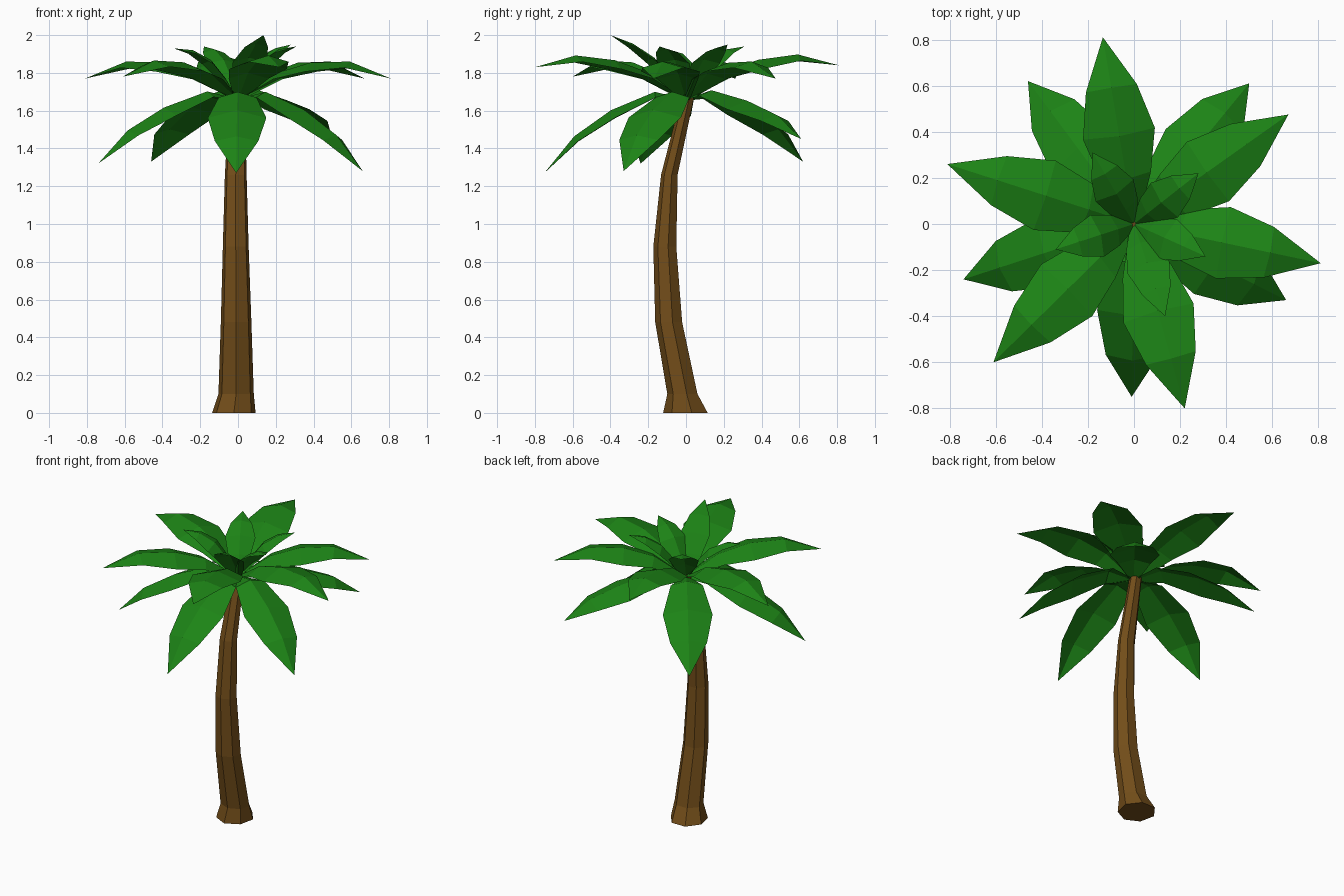
import bpy, math
from mathutils import Vector

if "Cube" in bpy.data.objects:
    bpy.data.objects.remove(bpy.data.objects["Cube"])


def material(name, color):
    m = bpy.data.materials.new(name)
    m.diffuse_color = color
    m.use_nodes = True
    m.node_tree.nodes["Principled BSDF"].inputs["Base Color"].default_value = m.diffuse_color
    return m


GREEN = material("leaf_green", (0.012, 0.23, 0.008, 1))
BROWN = material("bark_brown", (0.17, 0.075, 0.01, 1))


def add_mesh(name, verts, faces, mat):
    me = bpy.data.meshes.new(name)
    me.from_pydata(verts, [], faces)
    me.materials.append(mat)
    me.update()
    ob = bpy.data.objects.new(name, me)
    bpy.context.collection.objects.link(ob)
    return ob


# Curved, tapering trunk with flared foot: z, x, y, radius x, radius y
SIDES = 7
RINGS = [(0, -0.022, 0.003, 0.118, 0.124), (0.1, -0.01, -0.015, 0.096, 0.084),
         (0.48, -0.01, -0.088, 0.083, 0.075), (0.88, -0.012, -0.109, 0.07, 0.064),
         (1.26, -0.012, -0.086, 0.059, 0.046), (1.67, -0.005, 0.01, 0.042, 0.036)]
verts, faces = [], []
for z, x, y, rx, ry in RINGS:
    for i in range(SIDES):
        a = 2 * math.pi * (i + 0.25) / SIDES
        verts.append((x + rx * math.cos(a), y + ry * math.sin(a), z))
for k in range(len(RINGS) - 1):
    for i in range(SIDES):
        j = (i + 1) % SIDES
        a, b = k * SIDES, (k + 1) * SIDES
        faces.append((a + i, a + j, b + j, b + i))
faces.append(tuple(reversed(range(SIDES))))
faces.append(tuple(range(len(verts) - SIDES, len(verts))))
add_mesh("trunk", verts, faces, BROWN)


# Frond: folded leaf along an arched spine; profile rows are (t, z, half width)
def frond(name, tip, profile):
    tip = Vector(tip)
    reach = math.hypot(tip.x, tip.y)
    d = Vector((tip.x, tip.y, 0)) / reach
    side = Vector((-d.y, d.x, 0))
    up = Vector((0, 0, 1))
    dz = tip.z - profile[-1][1]
    spine = [d * reach * t + up * (z + dz * t * t) for t, z, w in profile]
    verts, faces = [], []
    for i in range(len(spine) - 1):
        tan = (spine[i + 1] - spine[max(i - 1, 0)]).normalized()
        normal = side.cross(tan) * -1
        if normal.z < 0:
            normal = -normal
        w = profile[i][2]
        drop = normal * w * 0.3
        verts += [spine[i] + side * w - drop, spine[i], spine[i] - side * w - drop]
    for i in range(len(spine) - 2):
        a, b = 3 * i, 3 * i + 3
        faces += [(a, a + 1, b + 1, b), (a + 1, a + 2, b + 2, b + 1)]
    verts.append(spine[-1])
    n = len(verts) - 1
    faces += [(n - 3, n - 2, n), (n - 2, n - 1, n)]
    faces = [tuple(reversed(f)) for f in faces]
    add_mesh(name, verts, faces, GREEN)


DROOP = [(0, 1.66, 0.02), (0.22, 1.70, 0.1), (0.53, 1.605, 0.155),
         (0.79, 1.47, 0.115), (1, 1.28, 0)]
SPREAD = [(0, 1.66, 0.02), (0.24, 1.80, 0.11), (0.47, 1.868, 0.158),
          (0.73, 1.895, 0.112), (1, 1.835, 0)]
CROWN = [(0, 1.66, 0.02), (0.2, 1.775, 0.07), (0.42, 1.87, 0.095),
         (0.7, 1.925, 0.065), (1, 1.94, 0)]

LAYERS = {
    # Drooping lower fronds
    "lower_frond": (DROOP, [(0.66, -0.33, 1.28), (-0.01, -0.75, 1.27), (-0.74, -0.24, 1.32),
                            (-0.46, 0.62, 1.33), (0.50, 0.61, 1.45)]),
    # Wide spreading fronds
    "middle_frond": (SPREAD, [(0.67, 0.475, 1.77), (0.81, -0.17, 1.77), (0.22, -0.80, 1.83),
                              (-0.61, -0.60, 1.78), (-0.81, 0.26, 1.77), (-0.135, 0.81, 1.84)]),
    # Short upright fronds at the crown
    "upper_frond": (CROWN, [(0.28, 0.22, 1.95), (0.31, -0.14, 1.94), (0.135, -0.40, 2.0),
                            (-0.34, -0.11, 1.93), (-0.18, 0.31, 1.94)]),
}
for name, (profile, tips) in LAYERS.items():
    for i, tip in enumerate(tips):
        frond(f"{name}_{i + 1}", tip, profile)
